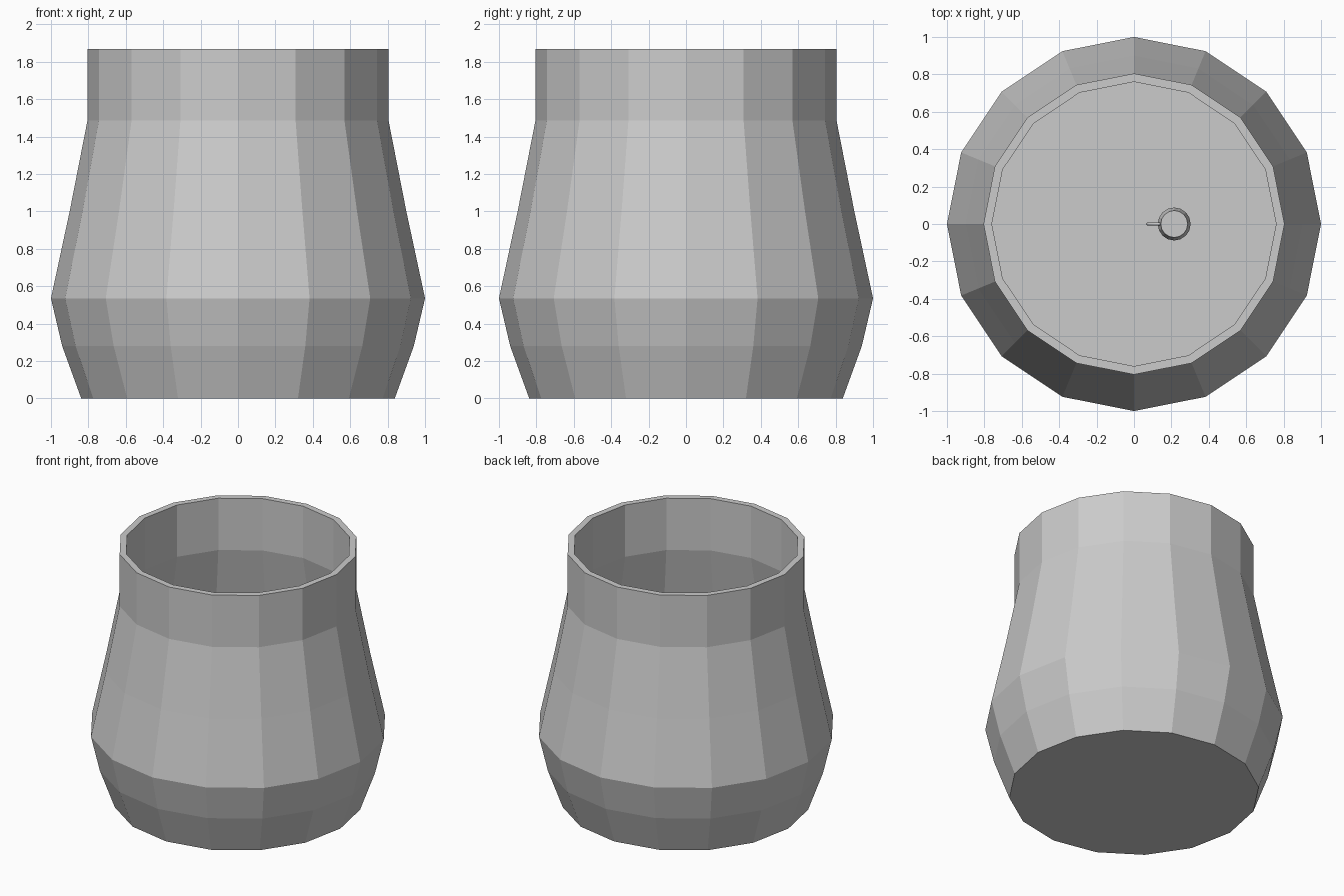
import bpy, bmesh, math

if "Cube" in bpy.data.objects:
    bpy.data.objects.remove(bpy.data.objects["Cube"])


def lathe(name, profile, sides, center=(0, 0), closed_ends=True):
    """Revolve an (r, z) profile around z; cap first and last rings."""
    bm = bmesh.new()
    rings = []
    for r, z in profile:
        rings.append([bm.verts.new((center[0] + r * math.cos(2 * math.pi * i / sides),
                                    center[1] + r * math.sin(2 * math.pi * i / sides), z))
                      for i in range(sides)])
    for a, b in zip(rings, rings[1:]):
        for i in range(sides):
            j = (i + 1) % sides
            bm.faces.new((a[i], a[j], b[j], b[i]))
    if closed_ends:
        bm.faces.new(rings[0][::-1])
        bm.faces.new(rings[-1])
    bmesh.ops.recalc_face_normals(bm, faces=bm.faces)
    mesh = bpy.data.meshes.new(name)
    bm.to_mesh(mesh)
    bm.free()
    obj = bpy.data.objects.new(name, mesh)
    bpy.context.collection.objects.link(obj)
    return obj


# Hollow faceted jar: outer wall up, rim, inner wall down to the floor
T = 0.045
outer = [(0.838, 0), (0.94, 0.28), (1.0, 0.535), (0.9, 1.0), (0.805, 1.485), (0.805, 1.868)]
inner = [(r - T, z) for r, z in reversed(outer[1:])] + [(0.81, T)]
lathe("jar", outer + inner, 16)

# Small cup standing on the jar floor
CX = 0.215
lathe("small_cup", [(0.088, T), (0.088, 0.12), (0.072, 0.22)], 16, (CX, 0))

# Cup handle: a thin bent strip on the cup's left side
curve = bpy.data.curves.new("cup_handle", 'CURVE')
curve.dimensions = '3D'
curve.bevel_depth = 0.009
curve.bevel_resolution = 0
curve.use_fill_caps = True
spline = curve.splines.new('POLY')
path = [(0.135, 0.09), (0.08, 0.1), (0.072, 0.14), (0.085, 0.18), (0.14, 0.19)]
spline.points.add(len(path) - 1)
for point, (x, z) in zip(spline.points, path):
    point.co = (x, 0, z, 1)
handle = bpy.data.objects.new("cup_handle", curve)
bpy.context.collection.objects.link(handle)
